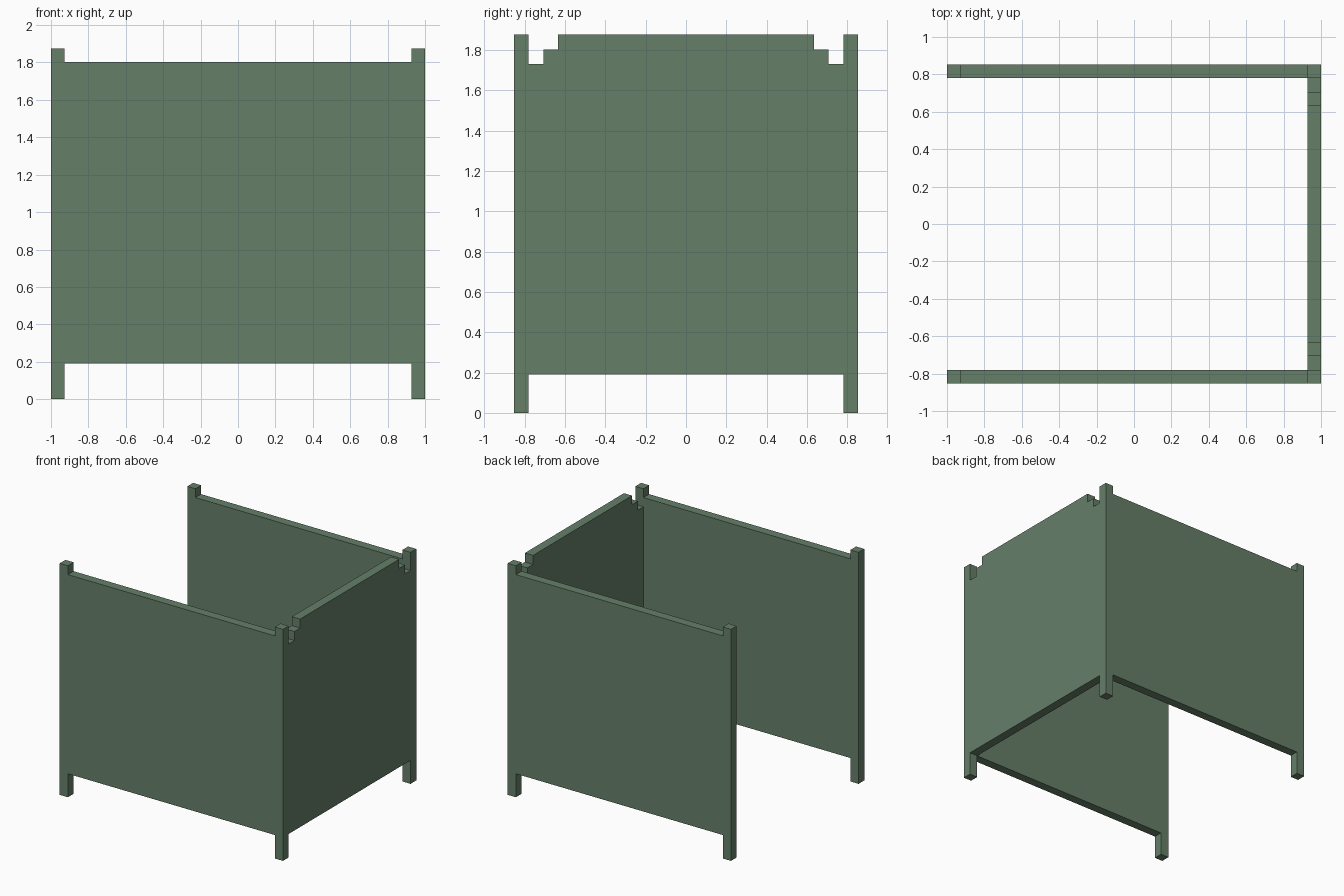
import bpy
import bmesh

if "Cube" in bpy.data.objects:
    bpy.data.objects.remove(bpy.data.objects["Cube"])

# Overall dimensions
HX, HY = 1.0, 0.853          # outer half sizes
T = 0.073                    # post and panel thickness
TOP, BOTTOM = 1.875, 0.19    # post top, panel underside
SIDE_TOP = 1.803             # side panel top
STEP = 0.073                 # size of the notch steps on the end panel

green = bpy.data.materials.new("muted green")
green.diffuse_color = (0.133, 0.212, 0.141, 1.0)
green.use_nodes = True
green.node_tree.nodes["Principled BSDF"].inputs["Base Color"].default_value = green.diffuse_color


def prism(name, profile, offset, depth):
    """Extrude a flat profile by the depth vector."""
    bm = bmesh.new()
    verts = [bm.verts.new(offset(a, b)) for a, b in profile]
    face = bm.faces.new(verts)
    ext = bmesh.ops.extrude_face_region(bm, geom=[face])["geom"]
    moved = [g for g in ext if isinstance(g, bmesh.types.BMVert)]
    bmesh.ops.translate(bm, verts=moved, vec=depth)
    bmesh.ops.recalc_face_normals(bm, faces=bm.faces)
    mesh = bpy.data.meshes.new(name)
    bm.to_mesh(mesh)
    bm.free()
    mesh.materials.append(green)
    obj = bpy.data.objects.new(name, mesh)
    bpy.context.collection.objects.link(obj)
    return obj


def box(name, x0, x1, y0, y1, z0, z1):
    rect = [(x0, y0), (x1, y0), (x1, y1), (x0, y1)]
    return prism(name, rect, lambda a, b: (a, b, z0), (0, 0, z1 - z0))


for sy, side in ((-1, "front"), (1, "back")):
    y0, y1 = sorted((sy * HY, sy * (HY - T)))
    # Corner posts
    for sx, end in ((-1, "left"), (1, "right")):
        x0, x1 = sorted((sx * HX, sx * (HX - T)))
        box(f"{side}_{end}_post", x0, x1, y0, y1, 0, TOP)
    # Long side panel between the posts
    box(f"{side}_panel", -HX + T, HX - T, y0, y1, BOTTOM, SIDE_TOP)

# End panel with two steps at each upper corner
w = HY - T
half = [(w, BOTTOM), (w, TOP - 2 * STEP - 0.0), (w - STEP, TOP - 2 * STEP),
        (w - STEP, TOP - STEP), (w - 2 * STEP, TOP - STEP), (w - 2 * STEP, TOP)]
profile = half + [(-y, z) for y, z in reversed(half)]
prism("right_end_panel", profile, lambda a, b: (HX - T, a, b), (T, 0, 0))
